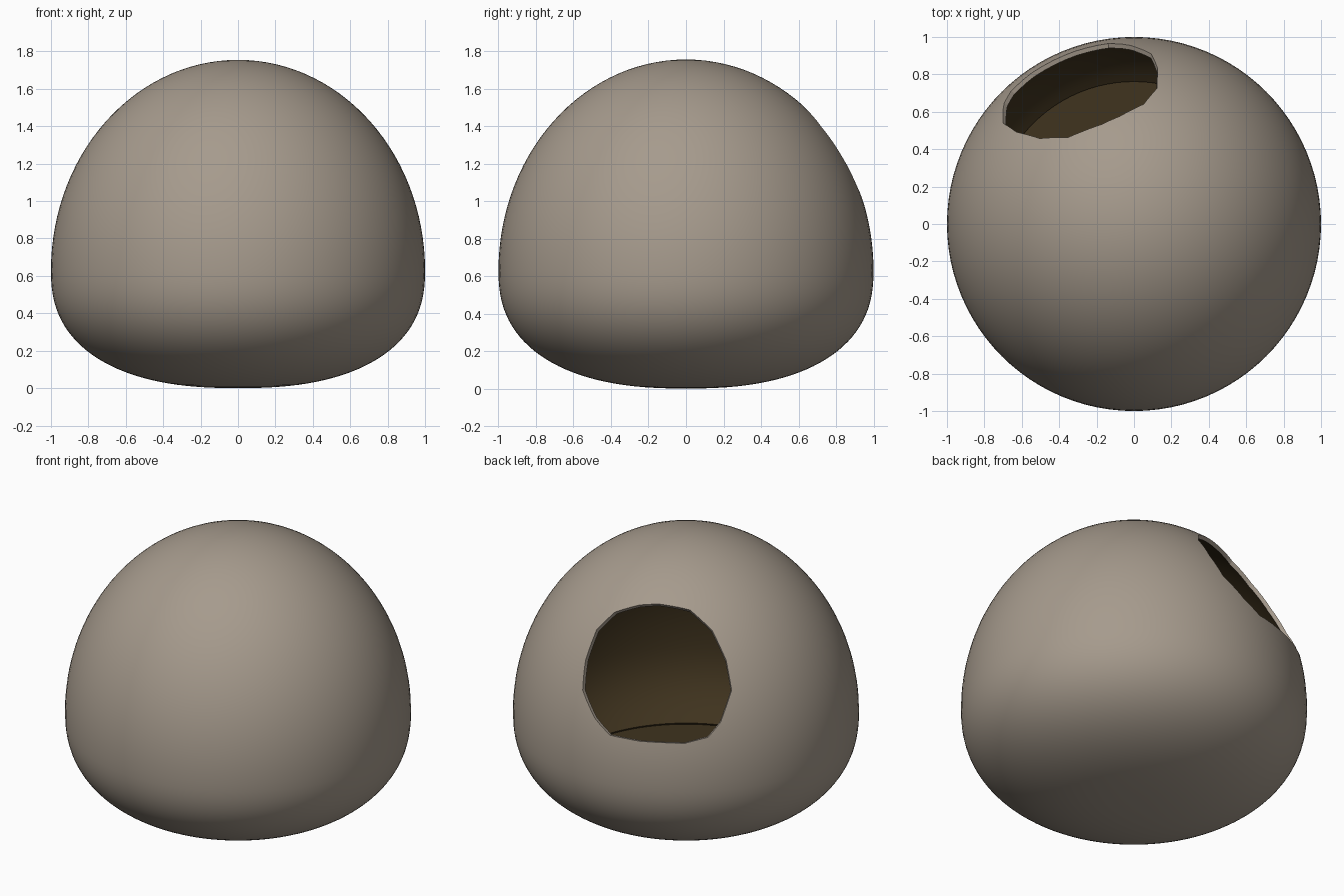
import bpy, bmesh, math
from mathutils import Vector

if "Cube" in bpy.data.objects:
    bpy.data.objects.remove(bpy.data.objects["Cube"])

SEGMENTS = 96
MID_Z, TOP_H, LOW_H, WALL = 0.63, 1.125, 0.63, 0.025


def material(name, rgb):
    m = bpy.data.materials.new(name)
    m.diffuse_color = (*rgb, 1)
    m.use_nodes = True
    m.node_tree.nodes["Principled BSDF"].inputs["Base Color"].default_value = m.diffuse_color
    return m


def profile(t, inset=0.0):
    """Point (r, z) of the dome outline: t = -1 bottom, 0 widest, 1 apex."""
    a = abs(t) * math.pi / 2
    c, s = max(math.cos(a), 0.0), math.sin(a)
    if t >= 0:
        return (1 - inset) * c, MID_Z + (TOP_H - inset) * s
    p = 2 / 2.4
    return (1 - inset) * c ** p, MID_Z - (LOW_H - inset) * s ** p


def revolve(bm, points, mat_index, flip=False):
    """Spin (r, z) points, listed from bottom to top, round the z axis."""
    rings = []
    for r, z in points:
        if r < 1e-4:
            rings.append([bm.verts.new((0, 0, z))])
        else:
            rings.append([bm.verts.new((r * math.cos(2 * math.pi * i / SEGMENTS),
                                        r * math.sin(2 * math.pi * i / SEGMENTS), z))
                          for i in range(SEGMENTS)])
    for lo, hi in zip(rings, rings[1:]):
        for i in range(SEGMENTS):
            j = (i + 1) % SEGMENTS
            quad = [lo[i % len(lo)], lo[j % len(lo)], hi[j % len(hi)], hi[i % len(hi)]]
            quad = list(dict.fromkeys(quad))
            f = bm.faces.new(quad[::-1] if flip else quad)
            f.material_index = mat_index


def add_object(name, bm):
    me = bpy.data.meshes.new(name)
    bm.to_mesh(me)
    bm.free()
    ob = bpy.data.objects.new(name, me)
    bpy.context.collection.objects.link(ob)
    return ob


# Hollow dome: smooth outer skin, inner lining with a flat floor
N = 30
outer = [profile(-1 + 2 * i / (2 * N)) for i in range(2 * N + 1)]
floor_z = 0.185
inner = [p for p in (profile(-1 + i / N, WALL) for i in range(2 * N + 1))
         if p[1] > floor_z + 0.01]
inner = [(0, floor_z), (0.77, floor_z)] + inner
bm = bmesh.new()
revolve(bm, outer, 0)
revolve(bm, inner, 1, flip=True)
dome = add_object("dome_shell", bm)
dome.data.materials.append(material("outer_taupe", (0.38, 0.325, 0.265)))
dome.data.materials.append(material("inner_brown", (0.05, 0.033, 0.013)))
bpy.context.view_layer.update()

# Rounded entrance: outline projected on the dome, then cut square to its skin
az, el = math.radians(35), math.radians(25)
toward = Vector((-math.sin(az) * math.cos(el), math.cos(az) * math.cos(el), math.sin(el)))
right = Vector((-math.cos(az), -math.sin(az), 0))
up = toward.cross(right)
outline = [(-.597, .69), (-.58, .865), (-.516, 1.04), (-.41, 1.142), (-.267, 1.183),
           (-.162, 1.189), (.023, 1.154), (.15, 1.038), (.232, .864), (.264, .69),
           (.2, .505), (.128, .418), (-.006, .383), (-.267, .395), (-.44, .43), (-.528, .53)]
hits = []
for u, v in outline:
    ok, loc, nor, _ = dome.ray_cast(right * u + up * v + toward * 4, -toward)
    if ok:
        hits.append((loc.copy(), nor.copy()))
bm = bmesh.new()
low = [bm.verts.new(p - n * 0.08) for p, n in hits]
high = [bm.verts.new(p + n * 0.06) for p, n in hits]
mean = sum((p for p, n in hits), Vector()) / len(hits)
mean_n = sum((n for p, n in hits), Vector()).normalized()
bottom = bm.verts.new(mean - mean_n * 0.4)
top = bm.verts.new(mean + mean_n * 0.7)
for i in range(len(hits)):
    j = (i + 1) % len(hits)
    bm.faces.new((low[i], low[j], high[j], high[i]))
    bm.faces.new((high[i], high[j], top))
    bm.faces.new((low[j], low[i], bottom))
bmesh.ops.recalc_face_normals(bm, faces=bm.faces)
cutter = add_object("entrance_cutter", bm)
cutter.hide_render = True

mod = dome.modifiers.new("entrance", "BOOLEAN")
mod.operation = "DIFFERENCE"
mod.solver = "EXACT"
mod.object = cutter
bpy.context.view_layer.objects.active = dome
dome.select_set(True)
bpy.ops.object.modifier_apply(modifier=mod.name)
bpy.data.objects.remove(cutter)
bpy.ops.object.shade_smooth_by_angle(angle=math.radians(30))
